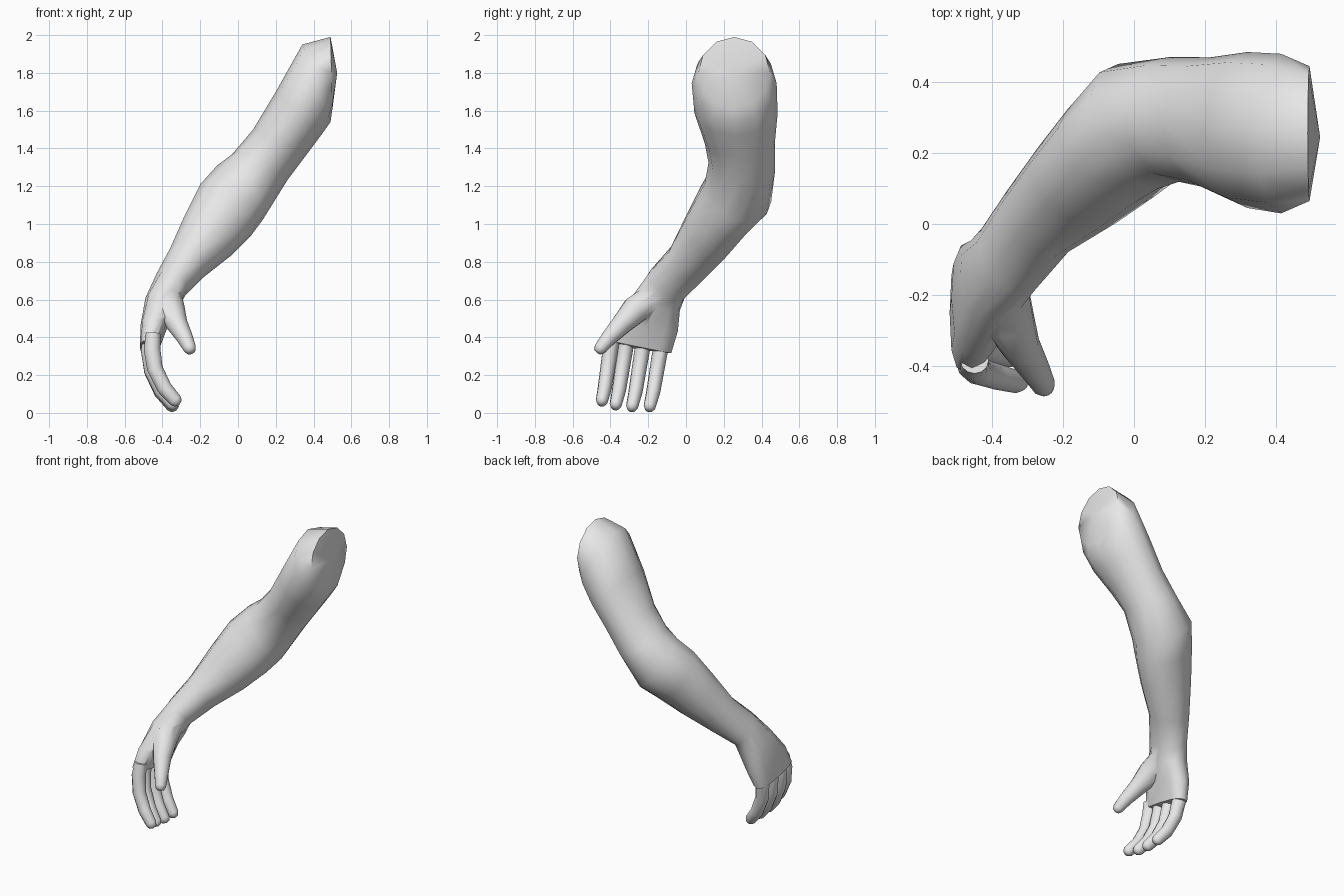
import bpy, bmesh, math
from mathutils import Vector

cube = bpy.data.objects.get("Cube")
if cube:
    bpy.data.objects.remove(cube, do_unlink=True)

grey = bpy.data.materials.new("plain_light_grey")
grey.use_nodes = True
grey.diffuse_color = (0.8, 0.8, 0.8, 1)
grey.node_tree.nodes["Principled BSDF"].inputs["Base Color"].default_value = (0.8, 0.8, 0.8, 1)

SIDES = 12
Y = Vector((0, 1, 0))


def ring(center, d, ru, rv, power=1.0):
    """Cross-section across direction d: ru in the x-z plane, rv mostly along y."""
    u = d.cross(Y).normalized()
    v = d.cross(u).normalized()
    pts = []
    for i in range(SIDES):
        a = math.tau * i / SIDES
        c, s = math.cos(a), math.sin(a)
        c = math.copysign(abs(c) ** power, c)
        s = math.copysign(abs(s) ** power, s)
        pts.append(center + u * (ru * c) + v * (rv * s))
    return pts


def loft(name, rings, start, end):
    """Skin a list of rings and close both ends with a fan to a point."""
    bm = bmesh.new()
    loops = [[bm.verts.new(p) for p in r] for r in rings]
    first, last = bm.verts.new(start), bm.verts.new(end)
    for i in range(SIDES):
        j = (i + 1) % SIDES
        for a, b in zip(loops, loops[1:]):
            bm.faces.new((a[i], a[j], b[j], b[i]))
        bm.faces.new((first, loops[0][j], loops[0][i]))
        bm.faces.new((last, loops[-1][i], loops[-1][j]))
    bmesh.ops.recalc_face_normals(bm, faces=bm.faces)
    mesh = bpy.data.meshes.new(name)
    bm.to_mesh(mesh)
    bm.free()
    mesh.materials.append(grey)
    obj = bpy.data.objects.new(name, mesh)
    bpy.context.collection.objects.link(obj)
    return obj


def tube(name, path, flat=1.0):
    """Tapered digit along (x, y, z, radius) points with a rounded tip."""
    pts = [Vector(p[:3]) for p in path]
    rings = []
    for i, p in enumerate(pts):
        d = (pts[min(i + 1, len(pts) - 1)] - pts[max(i - 1, 0)]).normalized()
        r = path[i][3]
        rings.append(ring(p, d, r, r * flat))
    rings.append(ring(pts[-1] + d * r * 0.6, d, r * 0.7, r * 0.7 * flat))
    return loft(name, rings, pts[0], pts[-1] + d * r * 0.85)


# Shoulder to knuckles: outer x z, inner x z, centre y, y radius, y slope, squareness
sections = [
    (.49, 1.99, .50, 1.61, .255, .19, 0, 1),
    (.34, 1.95, .49, 1.54, .255, .225, 0, 1),
    (.20, 1.70, .44, 1.47, .265, .22, 0, 1),
    (.08, 1.50, .35, 1.35, .285, .185, 0, 1),
    (-.03, 1.37, .26, 1.23, .295, .178, -.15, 1),
    (-.11, 1.31, .13, 1.02, .275, .19, -.4, 1),
    (-.20, 1.21, .07, .94, .20, .168, -.65, 1),
    (-.28, 1.05, -.04, .83, .11, .15, -.7, 1),
    (-.36, .87, -.18, .72, .01, .125, -.7, 1),
    (-.43, .74, -.28, .62, -.10, .122, -.7, 1),
    (-.49, .61, -.31, .56, -.155, .13, -.35, .85),
    (-.515, .47, -.37, .46, -.21, .17, -.2, .75),
    (-.52, .35, -.415, .35, -.25, .175, -.2, .7),
]
arm_rings = []
for lx, lz, rx, rz, cy, rv, slope, power in sections:
    half = Vector((rx - lx, 0, rz - lz)) / 2
    u = half.normalized()
    d = Vector((u.z, slope, -u.x)).normalized()
    center = Vector(((lx + rx) / 2, cy, (lz + rz) / 2))
    arm_rings.append(ring(center, d, half.length, rv, power))
arm = loft("arm", arm_rings, (.525, .245, 1.8), (-.467, -.255, .335))

# Fingers: knuckle y, tip y, x shift, tip lift
fingers = {
    "index_finger": (-.385, -.445, .015, .03),
    "middle_finger": (-.305, -.372, 0, .01),
    "ring_finger": (-.215, -.285, 0, 0),
    "little_finger": (-.118, -.192, 0, 0),
}
curl = [(-.465, .42, .040), (-.470, .33, .044), (-.455, .22, .042),
        (-.405, .11, .040), (-.345, .035, .035)]
digits = []
for name, (y0, y1, dx, lift) in fingers.items():
    path = []
    for i, (x, z, r) in enumerate(curl):
        t = i / (len(curl) - 1)
        path.append((x + dx, y0 + (y1 - y0) * t, z + lift * t, r))
    digits.append(tube(name, path, 0.93))

# Thumb with its fleshy base
digits.append(tube("thumb", [
    (-.375, -.16, .62, .075), (-.355, -.27, .545, .075), (-.32, -.345, .465, .056),
    (-.28, -.41, .395, .043), (-.255, -.455, .34, .034)]))

# Merge digits into the hand so no inner surfaces remain
bpy.ops.object.select_all(action='DESELECT')
bpy.context.view_layer.objects.active = arm
arm.select_set(True)
for digit in digits:
    mod = arm.modifiers.new("merge", 'BOOLEAN')
    mod.operation = 'UNION'
    mod.solver = 'EXACT'
    mod.object = digit
    bpy.ops.object.modifier_apply(modifier=mod.name)
    bpy.data.objects.remove(digit, do_unlink=True)
arm.name = "arm_and_hand"
bpy.ops.object.shade_smooth_by_angle(angle=math.radians(50))
